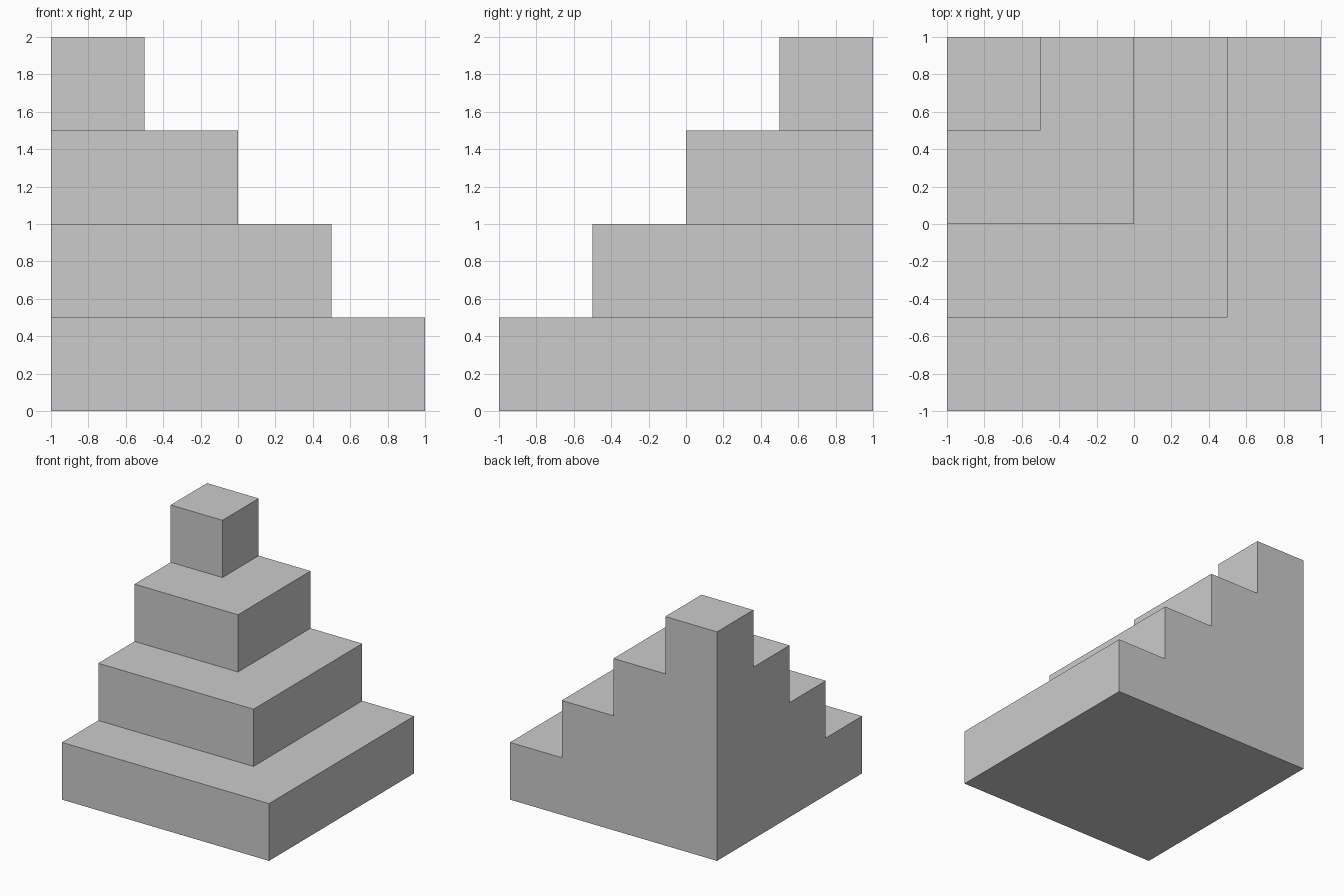
import bpy, bmesh

if "Cube" in bpy.data.objects:
    bpy.data.objects.remove(bpy.data.objects["Cube"])

LAYERS = 4
STEP = 0.5

bm = bmesh.new()


def face(points):
    bm.faces.new([bm.verts.new(p) for p in points])


def rim(layer, z):
    # Free edge of a layer: left end, outer corner, back end
    s = 1 - STEP * layer
    return [(-1, -s, z), (s, -s, z), (s, 1, z)]


left_wall, back_wall = [], []
for k in range(LAYERS):
    low, high = rim(k, k * STEP), rim(k, (k + 1) * STEP)
    # Front and right risers
    for i in range(2):
        face([low[i], low[i + 1], high[i + 1], high[i]])
    # L-shaped tread, or the square top
    if k < LAYERS - 1:
        face(high + rim(k + 1, (k + 1) * STEP)[::-1])
    else:
        face(high + [(-1, 1, high[0][2])])
    left_wall += [low[0], high[0]]
    back_wall += [low[2], high[2]]

# Flush stepped walls and base
corner = [(-1, 1, LAYERS * STEP), (-1, 1, 0)]
face(left_wall + corner)
face(back_wall + corner)
face(rim(0, 0) + [(-1, 1, 0)])

bmesh.ops.remove_doubles(bm, verts=bm.verts[:], dist=1e-5)
bmesh.ops.recalc_face_normals(bm, faces=bm.faces[:])

mesh = bpy.data.meshes.new("corner_steps")
bm.to_mesh(mesh)
bm.free()
bpy.context.collection.objects.link(bpy.data.objects.new("corner_steps", mesh))
